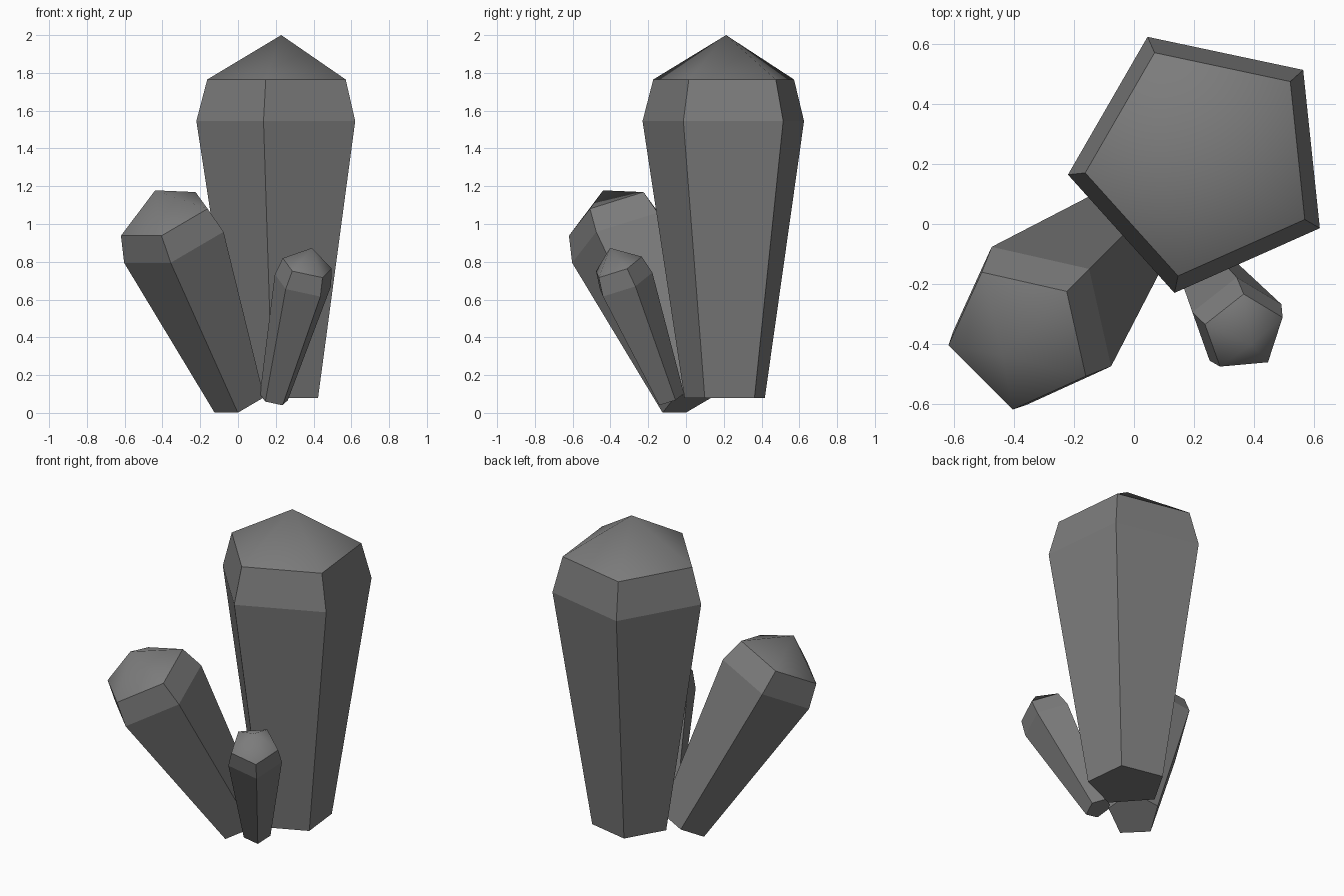
import bpy, bmesh, math
from mathutils import Vector

cube = bpy.data.objects.get("Cube")
if cube:
    bpy.data.objects.remove(cube, do_unlink=True)

# Single dark grey stone colour
STONE = (0.2, 0.2, 0.2, 1.0)
stone = bpy.data.materials.new("dark_grey_stone")
stone.use_nodes = True
stone.diffuse_color = STONE
stone.node_tree.nodes["Principled BSDF"].inputs["Base Color"].default_value = STONE

SIDES = 5
# Radius and height of the base, shoulder and cap rings, then the tip height
RINGS = [(0.225, 0.0), (0.452, 1.465), (0.394, 1.685)]
TIP = 1.92


def crystal(name, base, axis, corner, width, length):
    """Pentagonal crystal growing from base along axis, one corner towards corner."""
    base, axis = Vector(base), Vector(axis).normalized()
    u = Vector(corner)
    u = (u - axis * u.dot(axis)).normalized()
    v = axis.cross(u)
    bm = bmesh.new()
    rings = []
    for r, h in RINGS:
        ring = []
        for i in range(SIDES):
            a = math.tau * i / SIDES
            ring.append(bm.verts.new(base + axis * h * length
                                     + (u * math.cos(a) + v * math.sin(a)) * r * width))
        rings.append(ring)
    tip = bm.verts.new(base + axis * TIP * length)
    bm.faces.new(rings[0][::-1])
    for i in range(SIDES):
        j = (i + 1) % SIDES
        # Shaft and bevelled band
        for lo, hi in zip(rings, rings[1:]):
            bm.faces.new((lo[i], lo[j], hi[j], hi[i]))
        # Softly shaded cap
        bm.faces.new((rings[-1][i], rings[-1][j], tip)).smooth = True
    for e in bm.edges:
        e.smooth = tip in e.verts
    mesh = bpy.data.meshes.new(name)
    bm.to_mesh(mesh)
    bm.free()
    mesh.materials.append(stone)
    obj = bpy.data.objects.new(name, mesh)
    bpy.context.collection.objects.link(obj)


turn = math.radians(42)
crystal("tall_crystal", (0.229, 0.212, 0.08), (0, 0, 1),
        (math.cos(turn), math.sin(turn), 0), 1.0, 1.0)
crystal("leaning_crystal", (0.011, 0.011, 0.06), (-0.395, -0.395, 0.982),
        (1, 1, 0.8), 0.656, 0.67)
crystal("small_crystal", (0.19, -0.085, 0.074), (0.177, -0.279, 0.702),
        (0, 0.129, 0.054), 0.355, 0.46)
